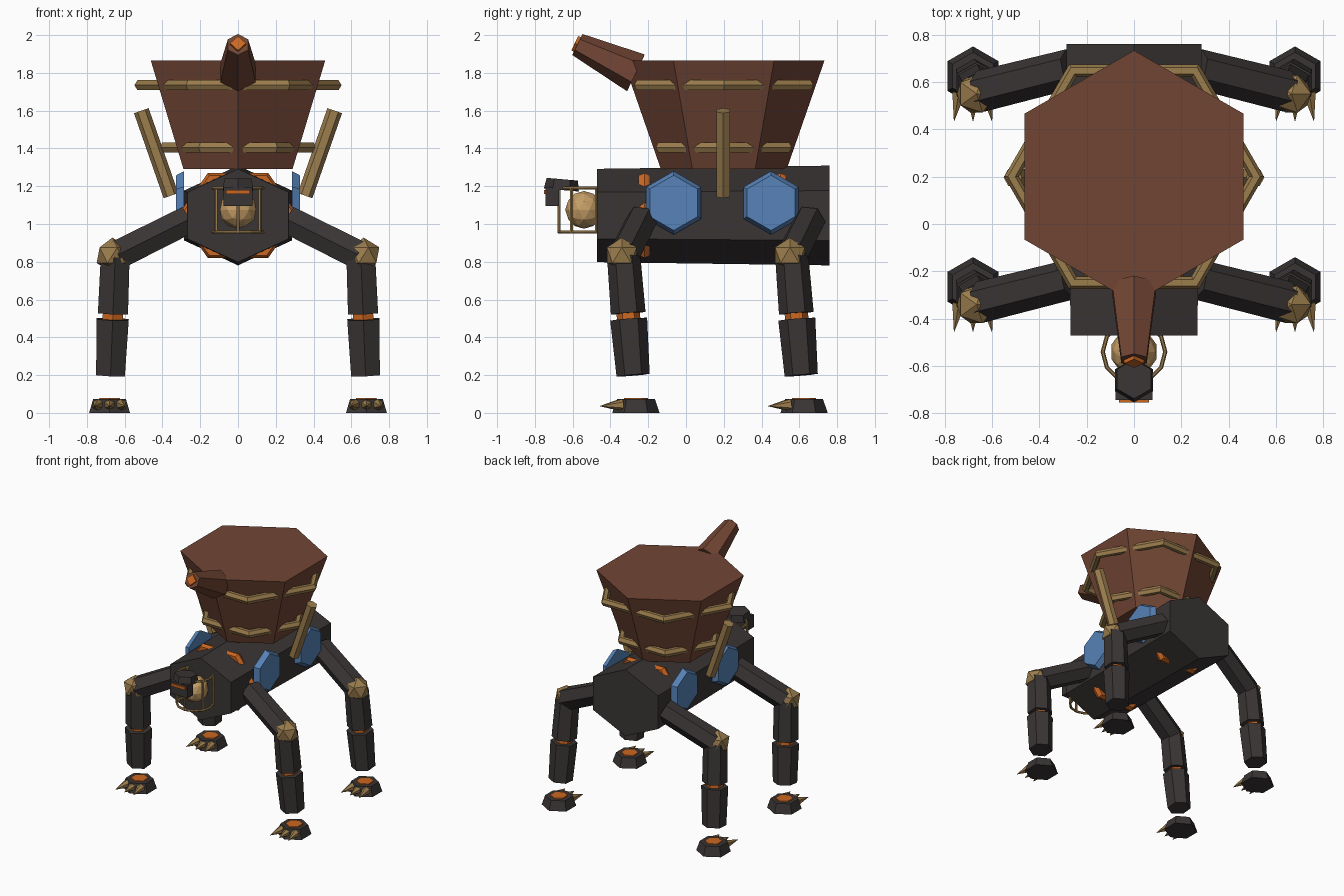
import bpy, bmesh, math
from mathutils import Vector as V

if "Cube" in bpy.data.objects:
    bpy.data.objects.remove(bpy.data.objects["Cube"])


def mat(name, rgb):
    m = bpy.data.materials.new(name)
    m.diffuse_color = (*rgb, 1)
    m.use_nodes = True
    m.node_tree.nodes["Principled BSDF"].inputs["Base Color"].default_value = m.diffuse_color
    return m


CHARCOAL = mat("charcoal", (.042, .035, .035))
BROWN = mat("rust brown", (.165, .060, .034))
GOLD = mat("old brass", (.33, .205, .075))
TAN = mat("pale brass", (.56, .34, .135))
ORANGE = mat("glow orange", (.60, .135, .016))
BLUE = mat("steel blue", (.095, .225, .48))


def finish(name, bm, material):
    bmesh.ops.recalc_face_normals(bm, faces=bm.faces)
    me = bpy.data.meshes.new(name)
    bm.to_mesh(me)
    bm.free()
    me.materials.append(material)
    ob = bpy.data.objects.new(name, me)
    bpy.context.collection.objects.link(ob)
    return ob


def frame(axis, ref):
    d = axis.normalized()
    u = (ref - d * ref.dot(d)).normalized()
    return u, d.cross(u), d


def prism(name, p0, p1, r0, r1, material, ref, sides=6, wide=1.0):
    """Tapered prism from p0 to p1; the first corner points along ref."""
    p0, p1 = V(p0), V(p1)
    u, v, _ = frame(p1 - p0, V(ref))
    bm = bmesh.new()
    rings = []
    for p, r in ((p0, r0), (p1, r1)):
        rings.append([bm.verts.new(p + u * r * math.cos(a) + v * r * wide * math.sin(a))
                      for a in (math.tau * i / sides for i in range(sides))])
    for ring in rings:
        bm.faces.new(ring)
    for i in range(sides):
        j = (i + 1) % sides
        bm.faces.new((rings[0][i], rings[0][j], rings[1][j], rings[1][i]))
    return finish(name, bm, material)


def ring(name, center, axis, ref, major, minor, material, n=6, m=6, wide=1.0):
    """Faceted torus; the first corner points along ref."""
    c = V(center)
    u, v, d = frame(V(axis), V(ref))
    bm = bmesh.new()
    grid = []
    for i in range(n):
        a = math.tau * i / n
        out = u * math.cos(a) + v * wide * math.sin(a)
        grid.append([bm.verts.new(c + out * (major + minor * math.cos(b)) + d * minor * math.sin(b))
                     for b in (math.tau * k / m for k in range(m))])
    for i in range(n):
        for k in range(m):
            i2, k2 = (i + 1) % n, (k + 1) % m
            bm.faces.new((grid[i][k], grid[i2][k], grid[i2][k2], grid[i][k2]))
    return finish(name, bm, material)


def ball(name, center, r, sub, material):
    bm = bmesh.new()
    bmesh.ops.create_icosphere(bm, subdivisions=sub, radius=r)
    bmesh.ops.translate(bm, verts=bm.verts, vec=V(center))
    return finish(name, bm, material)


def box(name, center, size, material):
    bm = bmesh.new()
    bmesh.ops.create_cube(bm, size=1)
    bmesh.ops.scale(bm, verts=bm.verts, vec=V(size))
    bmesh.ops.translate(bm, verts=bm.verts, vec=V(center))
    return finish(name, bm, material)


X, Y, Z = (1, 0, 0), (0, 1, 0), (0, 0, 1)

# Body and its orange collars
prism("body", (0, -.47, 1.045), (0, .76, 1.045), .247, .264, CHARCOAL, Z, wide=1.25)
for tag, y in (("front", -.22), ("back", .50)):
    ring(tag + "_collar", (0, y, 1.045), Y, X, .285, .035, ORANGE, wide=.81)

# Hopper with brass bands
prism("hopper", (0, .2, 1.29), (0, .2, 1.865), .333, .533, BROWN, Y)
ring("upper_band", (0, .2, 1.735), Z, X, .517, .031, GOLD)
ring("lower_band", (0, .2, 1.405), Z, X, .385, .031, GOLD)

# Spout with glowing tip
prism("spout", (0, -.265, 1.80), (0, -.575, 1.95), .108, .062, BROWN, Z)
prism("spout_tip", (0, -.55, 1.938), (0, -.589, 1.957), .045, .042, ORANGE, Z, sides=4)

# Lamp globe in a wire cage
ball("lamp_globe", (0, -.54, 1.075), .1, 2, TAN)
for tag, z in (("upper", 1.19), ("lower", .957)):
    ring(tag + "_cage_ring", (0, -.54, z), Z, Y, .132, .009, GOLD, n=12)
for i in range(6):
    a = math.radians(30 + 60 * i)
    x, y = .132 * math.cos(a), -.54 + .132 * math.sin(a)
    prism("cage_bar", (x, y, .957), (x, y, 1.19), .009, .009, GOLD, X)

# Visored head
prism("head_cap", (0, -.66, 1.18), (0, -.655, 1.237), .093, .083, CHARCOAL, Y)
box("head_face", (0, -.708, 1.145), (.155, .07, .10), CHARCOAL)
box("visor", (0, -.747, 1.17), (.125, .012, .022), ORANGE)

for side, s in (("left", -1), ("right", 1)):
    # Exhaust post leaning beside the hopper
    prism(side + "_post", (s * .355, .197, 1.15), (s * .512, .197, 1.60), .041, .041, GOLD, X)

    for end, dy in (("front", 0.0), ("back", .89)):
        tag = f"{end}_{side}_"

        # Shield plate on the flank
        py = -.065 if end == "front" else .45
        prism(tag + "shield", (s * .285, py, 1.112), (s * .327, py, 1.112), .168, .146, BLUE, Z)

        def at(x, y, z):
            return V((s * x, y + dy, z))

        # Leg
        hip, knee, ankle = at(.27, -.235, 1.02), at(.65, -.33, .83), at(.675, -.28, .20)
        prism(tag + "thigh", hip, knee, .085, .088, CHARCOAL, Y)
        prism(tag + "upper_shin", knee, knee.lerp(ankle, .48), .088, .092, CHARCOAL, Y)
        prism(tag + "shin_joint", knee.lerp(ankle, .45), knee.lerp(ankle, .56), .062, .062, ORANGE, Y)
        prism(tag + "lower_shin", knee.lerp(ankle, .53), ankle, .098, .088, CHARCOAL, Y)
        ball(tag + "knee", at(.665, -.34, .835), .093, 1, GOLD)

        # Foot with three claws
        prism(tag + "foot", at(.68, -.265, .0), at(.68, -.265, .074), .125, .10, CHARCOAL, Y)
        prism(tag + "foot_socket", at(.68, -.265, .06), at(.68, -.265, .080), .068, .062, ORANGE, Y)
        for k in (-1, 0, 1):
            prism(tag + "claw", at(.68 + k * .06, -.335 - .015 * (k == 0), .042),
                  at(.68 + k * .08, -.455, .036), .032, .001, GOLD, Z)
